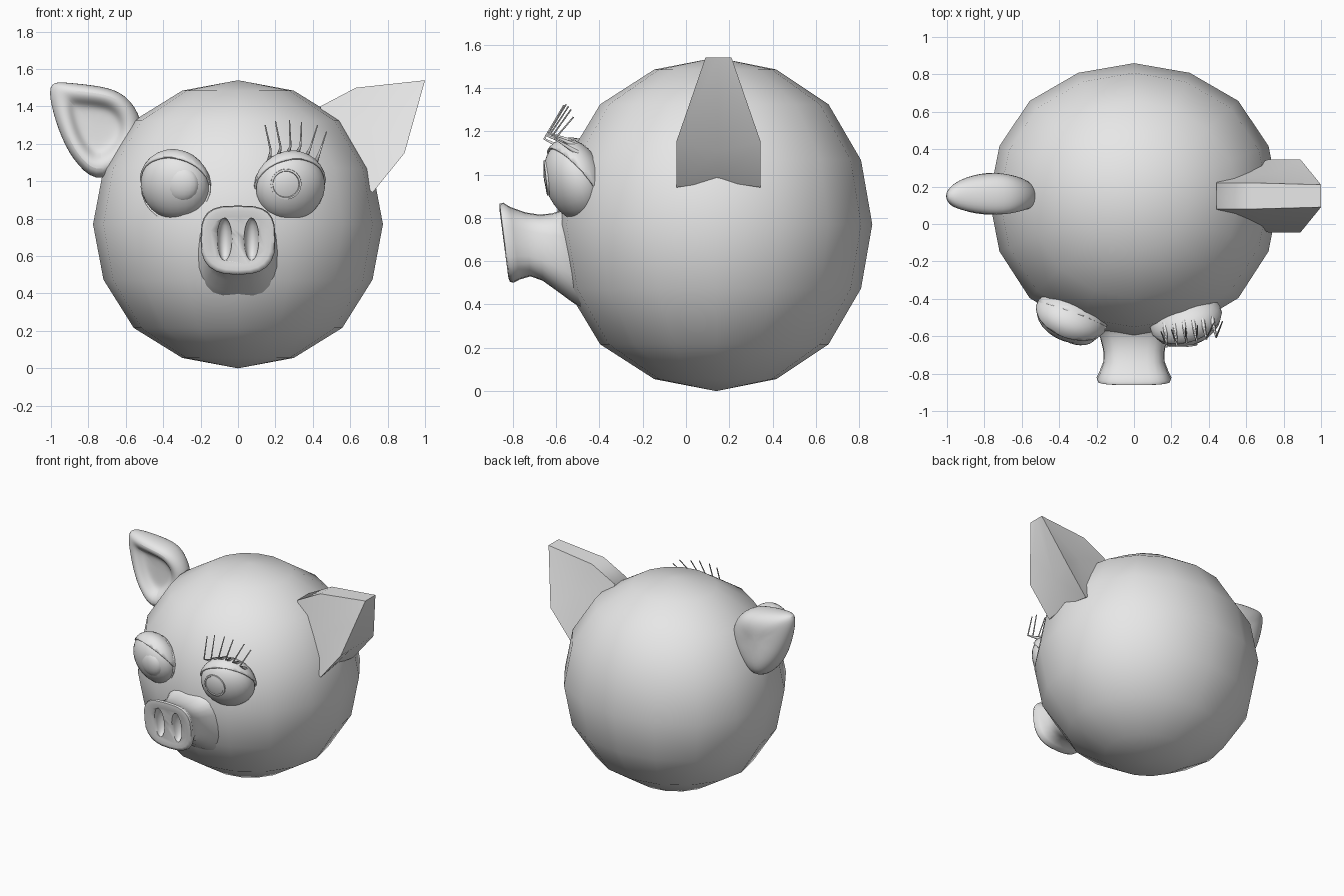
import bpy, bmesh
from math import cos, sin, pi, radians
from mathutils import Matrix, Vector

cube = bpy.data.objects.get("Cube")
if cube:
    bpy.data.objects.remove(cube)

GREY = (0.8, 0.8, 0.8, 1)
mat = bpy.data.materials.new("plain grey")
mat.use_nodes = True
mat.diffuse_color = GREY
mat.node_tree.nodes["Principled BSDF"].inputs["Base Color"].default_value = GREY


def select(ob):
    bpy.ops.object.select_all(action='DESELECT')
    ob.select_set(True)
    bpy.context.view_layer.objects.active = ob


def make(name, bm, angle=40):
    bmesh.ops.recalc_face_normals(bm, faces=bm.faces)
    me = bpy.data.meshes.new(name)
    bm.to_mesh(me)
    bm.free()
    me.materials.append(mat)
    ob = bpy.data.objects.new(name, me)
    bpy.context.collection.objects.link(ob)
    select(ob)
    bpy.ops.object.shade_smooth_by_angle(angle=radians(angle))
    return ob


def ball(segments, rings, cut=None):
    """Unit sphere, optionally keeping only the side of a plane."""
    bm = bmesh.new()
    bmesh.ops.create_uvsphere(bm, u_segments=segments, v_segments=rings, radius=1)
    if cut:
        n, d = Vector(cut[0]).normalized(), cut[1]
        bmesh.ops.bisect_plane(bm, geom=bm.verts[:] + bm.edges[:] + bm.faces[:],
                               plane_co=n * d, plane_no=n, clear_inner=True)
    return bm


def place(bm, loc, size, tilt=0, yaw=0):
    m = (Matrix.Translation(loc) @ Matrix.Rotation(radians(yaw), 4, 'Z')
         @ Matrix.Rotation(radians(tilt), 4, 'X') @ Matrix.Diagonal((*size, 1)))
    bmesh.ops.transform(bm, matrix=m, verts=bm.verts)
    return bm


def loft(rings):
    """Skin a list of equal rings and cap both ends."""
    bm = bmesh.new()
    loops = [[bm.verts.new(p) for p in r] for r in rings]
    n = len(loops[0])
    for a, b in zip(loops, loops[1:]):
        for i in range(n):
            j = (i + 1) % n
            bm.faces.new((a[i], a[j], b[j], b[i]))
    bm.faces.new(loops[0])
    bm.faces.new(loops[-1])
    return bm


def apply(ob):
    select(ob)
    for m in list(ob.modifiers):
        bpy.ops.object.modifier_apply(modifier=m.name)


# Head: slightly boxy ball, fuller towards the face
bm = ball(16, 8)
for v in bm.verts:
    v.co *= 1 + 0.06 * (1 - max(abs(c) for c in v.co))
    if v.co.y < 0:
        v.co.y *= 1.035
make("head", place(bm, (0, 0.14, 0.77), (0.775, 0.72, 0.77)), 60)


# Snout: rounded square sections flaring into the face and out to the rim
def section(y, top, bottom, rx, shear):
    cz, rz = (top + bottom) / 2, (top - bottom) / 2
    pts = []
    for i in range(24):
        c, s = cos(2 * pi * i / 24), sin(2 * pi * i / 24)
        k = 0.62 if s > 0 else 0.75
        x = rx * (abs(c) ** k) * (1 if c > 0 else -1)
        z = cz + rz * (abs(s) ** k) * (1 if s > 0 else -1)
        pts.append((x, y - shear * (z - cz), z))
    return pts


snout = make("snout", loft([section(*s) for s in (
    (-0.36, 0.9, 0.28, 0.29, 0.25), (-0.48, 0.87, 0.345, 0.25, 0.2),
    (-0.55, 0.835, 0.41, 0.205, 0.12), (-0.61, 0.82, 0.465, 0.18, 0.06),
    (-0.67, 0.815, 0.51, 0.165, 0.05),
    (-0.73, 0.825, 0.53, 0.162, 0.08), (-0.79, 0.85, 0.515, 0.185, 0.13),
    (-0.82, 0.87, 0.50, 0.2, 0.13), (-0.837, 0.865, 0.505, 0.195, 0.13),
    (-0.841, 0.84, 0.525, 0.175, 0.13), (-0.833, 0.81, 0.55, 0.15, 0.13))]), 60)
for x in (-0.072, 0.072):
    cutter = make("nostril_cutter", place(ball(16, 10), (x, -0.835, 0.69),
                                          (0.04, 0.06, 0.115), 6))
    cutter.hide_render = True
    mod = snout.modifiers.new("nostril", 'BOOLEAN')
    mod.operation, mod.solver, mod.object = 'DIFFERENCE', 'EXACT', cutter
    apply(snout)
    bpy.data.objects.remove(cutter)

# Eyes with lids
for side, loc, yaw in (("left", (0.28, -0.52, 0.97), 18),
                       ("right", (-0.337, -0.5, 0.977), -20)):
    make(side + "_eye", place(ball(24, 14), loc, (0.19, 0.125, 0.188), 18, yaw))
    lids = [("upper", 1)] + ([("lower", -1)] if side == "right" else [])
    for which, up in lids:
        bm = ball(24, 14, ((0, 0.85, 0.53 * up), 0.1))
        lid = make(f"{side}_{which}_lid", place(bm, loc, (0.2, 0.135, 0.2), 18, yaw))
        mod = lid.modifiers.new("thickness", 'SOLIDIFY')
        mod.thickness = 0.012
        apply(lid)

# Left pupil: raised disc with a shallow dish; right pupil: soft bulge
disc = [[(r * cos(2 * pi * i / 24), y, r * sin(2 * pi * i / 24)) for i in range(24)]
        for y, r in ((0.04, 0.085), (-0.012, 0.082), (-0.014, 0.072), (-0.004, 0.066))]
make("left_pupil", place(loft(disc), (0.257, -0.637, 0.985), (1, 1, 1), 6, 2), 50)
make("right_pupil", place(ball(20, 12), (-0.305, -0.59, 0.985), (0.1, 0.055, 0.1), 8, -12))

# Eyelashes on the left eye: thick root, bent out, then up
TIPS = ((0.145, 1.30), (0.2, 1.32), (0.275, 1.325), (0.34, 1.315), (0.425, 1.3), (0.473, 1.265))
for i, (tx, tz) in enumerate(TIPS):
    t = i / 5
    arch = 0.05 * (1 - (2 * t - 1) ** 2)
    root = (0.165 + 0.25 * t, -0.53 + 0.03 * t, 1.1 + arch)
    elbow = (0.175 + 0.265 * t, -0.655 + 0.05 * t, 1.165 + 0.5 * arch)
    tip = (tx, -0.575 + 0.055 * t, tz)
    cu = bpy.data.curves.new("eyelash", 'CURVE')
    cu.dimensions, cu.bevel_depth, cu.bevel_resolution = '3D', 0.005, 1
    cu.use_fill_caps = True
    sp = cu.splines.new('POLY')
    sp.points.add(2)
    for p, co, r in zip(sp.points, (root, elbow, tip), (2.6, 1.1, 0.7)):
        p.co, p.radius = (*co, 1), r
    cu.materials.append(mat)
    lash = bpy.data.objects.new(f"eyelash_{i + 1}", cu)
    bpy.context.collection.objects.link(lash)
    select(lash)
    bpy.ops.object.convert(target='MESH')

# Right ear: smooth, scooped in front, thinning towards its ends
OUTLINE = ((-1.01, 1.535), (-0.92, 1.53), (-0.72, 1.51), (-0.6, 1.47), (-0.5, 1.33),
           (-0.53, 1.15), (-0.73, 0.97), (-0.86, 1.08), (-0.945, 1.22), (-1.01, 1.43))
CX, CZ, CY = -0.75, 1.29, 0.155


def ear_point(x, z, k, y):
    px = CX + (x - CX) * k
    thin = max(0.3, 1 - 0.65 * ((px - CX) / 0.27) ** 2)
    return px, CY + (y - CY) * thin, CZ + (z - CZ) * k


ear = make("right_ear", loft([[ear_point(x, z, k, y) for x, z in OUTLINE]
           for k, y in ((0.3, 0.12), (0.5, 0.11), (0.62, 0.06), (0.82, 0.035),
                        (1.0, 0.08), (1.0, 0.2), (0.82, 0.265), (0.45, 0.28))]), 60)
mod = ear.modifiers.new("smooth", 'SUBSURF')
mod.levels = mod.render_levels = 2
apply(ear)

# Left ear: angular, wide at the base and narrow at the tip
front = ((1.0, 0.09, 1.54), (0.63, 0.08, 1.5), (0.44, 0.08, 1.4),
         (0.5, 0.02, 1.1), (0.72, -0.045, 0.94), (0.89, -0.045, 1.15))
middle = [(x, 0.15, z + (0.03 if z < 1 else 0)) for x, y, z in front[:5]]
middle.append((0.84, 0.15, 1.11))
back = [(x, 0.3 - y, z) for x, y, z in front]
bm = loft([front, middle, back])
bmesh.ops.poke(bm, faces=[f for f in bm.faces if len(f.verts) == 6])
make("left_ear", bm, 75)
